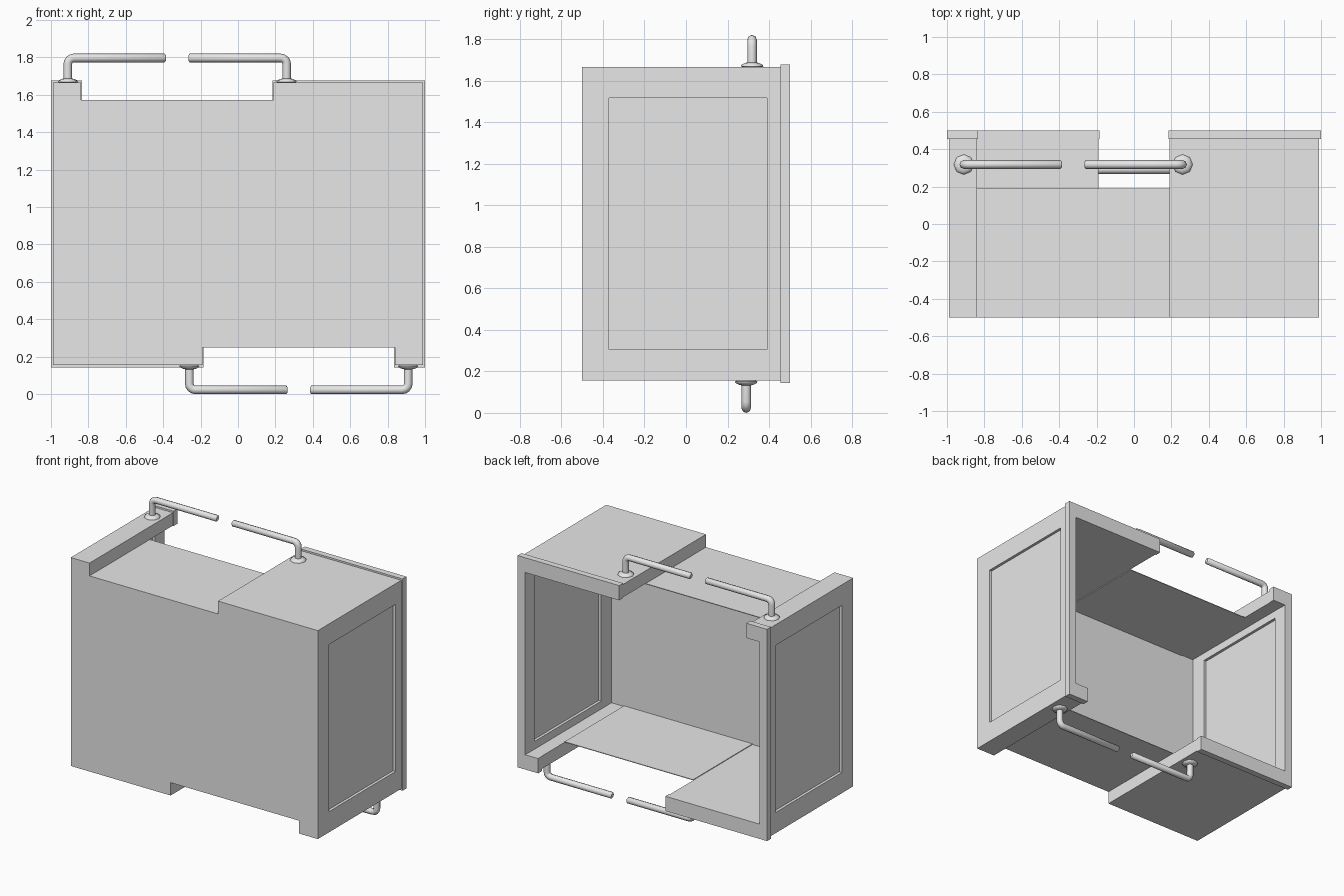
import bpy, bmesh, math
from mathutils import Matrix

if "Cube" in bpy.data.objects:
    bpy.data.objects.remove(bpy.data.objects["Cube"])

HEIGHT = 1.82
# half turn about the y axis through the middle of the model
FLIP = Matrix.Translation((0, 0, HEIGHT)) @ Matrix.Rotation(math.pi, 4, 'Y')
grey = bpy.data.materials.new("light_grey")
grey.diffuse_color = (0.8, 0.8, 0.8, 1)
grey.use_nodes = True
grey.node_tree.nodes["Principled BSDF"].inputs["Base Color"].default_value = grey.diffuse_color


def finish(bm, name, flip=False, smooth=False):
    if flip:
        bm.transform(FLIP)
    bmesh.ops.recalc_face_normals(bm, faces=bm.faces)
    me = bpy.data.meshes.new(name)
    bm.to_mesh(me)
    bm.free()
    me.materials.append(grey)
    ob = bpy.data.objects.new(name, me)
    bpy.context.collection.objects.link(ob)
    if smooth:
        bpy.context.view_layer.objects.active = ob
        ob.select_set(True)
        bpy.ops.object.shade_smooth_by_angle(angle=math.radians(50))
        ob.select_set(False)
    return ob


def box_mesh(x0, x1, y0, y1, z0, z1):
    bm = bmesh.new()
    bmesh.ops.create_cube(bm, size=1)
    for v in bm.verts:
        v.co = (x1 if v.co.x > 0 else x0, y1 if v.co.y > 0 else y0, z1 if v.co.z > 0 else z0)
    return bm


def plate(name, outline, y0, y1, flip=False):
    """Extrude an x-z outline along y."""
    bm = bmesh.new()
    face = bm.faces.new([bm.verts.new((x, y0, z)) for x, z in outline])
    geom = bmesh.ops.extrude_face_region(bm, geom=[face])["geom"]
    bmesh.ops.translate(bm, vec=(0, y1 - y0, 0),
                        verts=[g for g in geom if isinstance(g, bmesh.types.BMVert)])
    return finish(bm, name, flip)


def side_wall(name, flip):
    """Wall with a sunken panel on both faces."""
    bm = box_mesh(0.94, 0.99, -0.49, 0.455, 0.155, 1.665)
    for s in (1, -1):
        bm.faces.ensure_lookup_table()
        f = max(bm.faces, key=lambda f: s * f.calc_center_median().x)
        bmesh.ops.inset_individual(bm, faces=[f], thickness=0.05)
        for v in f.verts:
            v.co.y = 0.39 if v.co.y > 0 else -0.37
            v.co.z = 1.515 if v.co.z > 0.91 else 0.305
        new = bmesh.ops.extrude_discrete_faces(bm, faces=[f])["faces"][0]
        bmesh.ops.translate(bm, vec=(-s * 0.02, 0, 0), verts=new.verts)
    finish(bm, name, flip)


def flange(name, x, y, flip):
    """Eight-sided domed foot of a handle."""
    bm = bmesh.new()
    rings = []
    for r, z in ((0.042, 1.663), (0.054, 1.669), (0.052, 1.676), (0.036, 1.684), (0.02, 1.688)):
        rings.append([bm.verts.new((x + r * math.cos(a), y + r * math.sin(a), z))
                      for a in (i * math.pi / 4 for i in range(8))])
    for a, b in zip(rings, rings[1:]):
        for i in range(8):
            j = (i + 1) % 8
            bm.faces.new((a[i], a[j], b[j], b[i]))
    bm.faces.new(rings[0])
    bm.faces.new(rings[-1])
    finish(bm, name, flip, smooth=True)


def handle_rod(name, x, x_end, y, flip):
    """Bent rod: a post, an elbow and a horizontal arm."""
    d = 1 if x_end > x else -1
    top, bend = 1.797, 0.032
    pts = [(x, 1.67, 1)]
    for i in range(5):
        a = i * math.pi / 8
        pts.append((x + d * bend * (1 - math.cos(a)), top - bend + bend * math.sin(a), 1))
    pts += [(x_end - d * 0.007, top, 1), (x_end, top, 0.6)]
    cu = bpy.data.curves.new(name, 'CURVE')
    cu.dimensions = '3D'
    cu.bevel_depth = 0.023
    cu.bevel_resolution = 2
    cu.use_fill_caps = True
    sp = cu.splines.new('POLY')
    sp.points.add(len(pts) - 1)
    for p, (px, pz, r) in zip(sp.points, pts):
        p.co = (px, y, pz, 1)
        p.radius = r
    sp.use_smooth = True
    if flip:
        cu.transform(FLIP)
    cu.materials.append(grey)
    bpy.context.collection.objects.link(bpy.data.objects.new(name, cu))


# Front panel with a notch in the top and in the bottom edge
half = [(0.99, 0.155), (0.99, 1.665), (0.19, 1.665), (0.19, 1.572), (-0.84, 1.572), (-0.84, 1.665)]
plate("front_panel", half + [(-x, HEIGHT - z) for x, z in half], -0.5, -0.49)

# C-shaped half of the back rim
rim = [(1, 0.143), (1, 1.677), (0.185, 1.677), (0.185, 1.57),
       (0.94, 1.57), (0.94, 0.25), (0.835, 0.25), (0.835, 0.143)]

for flip, tag, y in ((False, "upper", 0.318), (True, "lower", 0.29)):
    side_wall(tag + "_side_wall", flip)
    plate(tag + "_back_rim", rim, 0.455, 0.5, flip)
    # Wide and narrow slabs beside the notch, and the thin sunken sheet between them
    finish(box_mesh(0.19, 0.94, -0.49, 0.455, 1.572, 1.665), tag + "_wide_slab", flip)
    finish(box_mesh(-0.94, -0.84, -0.49, 0.455, 1.572, 1.665), tag + "_narrow_slab", flip)
    finish(box_mesh(-0.84, 0.19, -0.49, 0.19, 1.567, 1.572), tag + "_sunken_sheet", flip)
    # Broken handle in two pieces
    for part, x, x_end in (("outer", -0.91, -0.385), ("inner", 0.26, -0.265)):
        flange(f"{tag}_{part}_flange", x, y, flip)
        handle_rod(f"{tag}_{part}_handle", x, x_end, y, flip)
